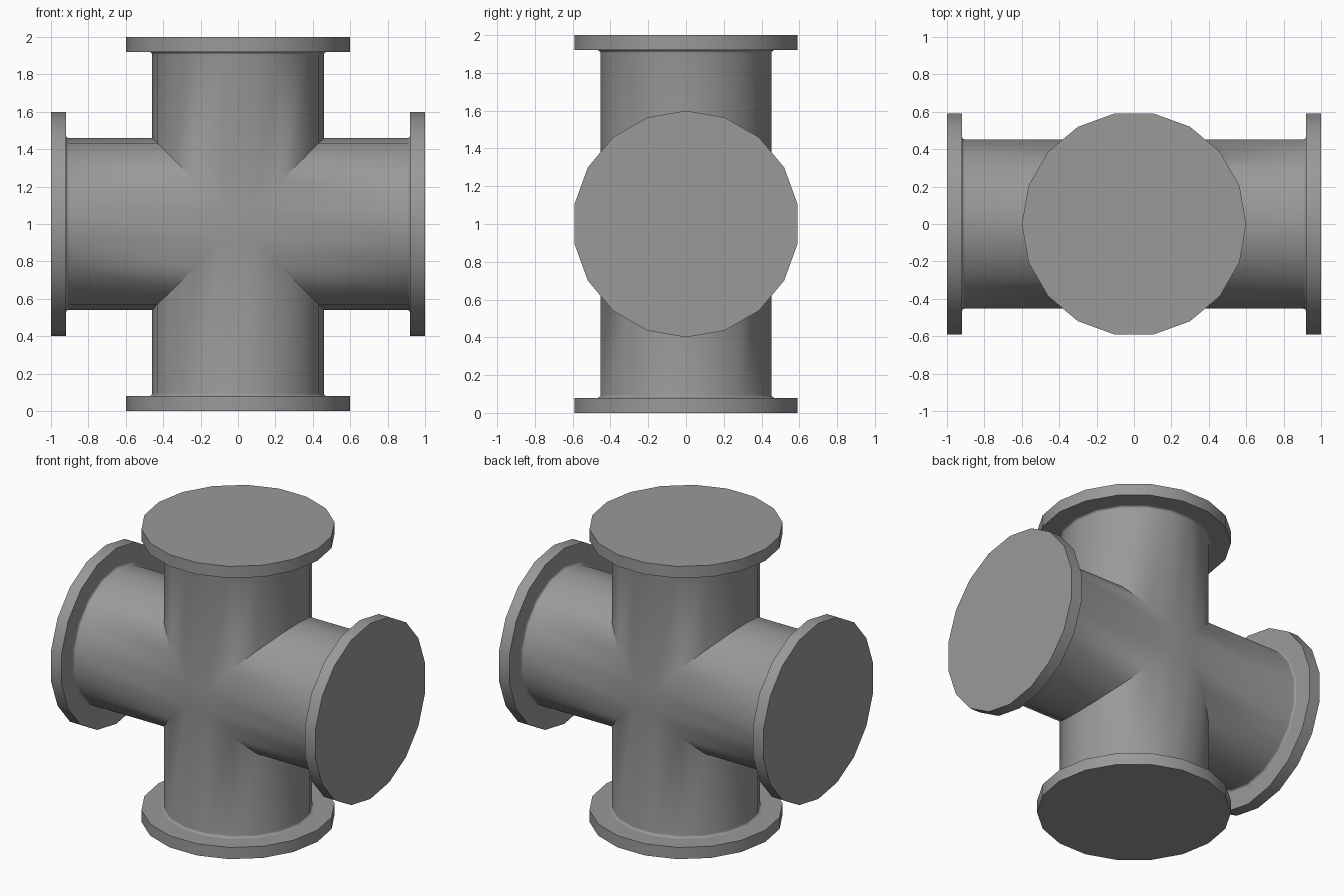
import bpy, bmesh
from math import sin, cos, pi, radians
from mathutils import Matrix, Vector

cube = bpy.data.objects.get("Cube")
if cube:
    bpy.data.objects.remove(cube, do_unlink=True)

SIDES = 18
PIPE_R, FLANGE_R = 0.46, 0.6
FLANGE_IN, FLANGE_OUT = 0.92, 1.0
FILLET = 0.015
CENTRE = Vector((0, 0, 1))

grey = bpy.data.materials.new("steel_grey")
grey.use_nodes = True
colour = (0.32, 0.32, 0.32, 1)
grey.diffuse_color = colour
grey.node_tree.nodes["Principled BSDF"].inputs["Base Color"].default_value = colour


def ring(bm, radius, height, turn):
    """One ring of vertices; height is a function of the local x position."""
    verts = []
    for i in range(SIDES):
        a = 2 * pi * i / SIDES
        x, y = radius * cos(a), radius * sin(a)
        verts.append(bm.verts.new(turn @ Vector((x, y, height(x))) + CENTRE))
    return verts


def bridge(bm, low, high):
    for i in range(SIDES):
        j = (i + 1) % SIDES
        quad = (low[i], low[j], high[j], high[i])
        bm.faces.new(quad)


def finish(bm, name):
    bmesh.ops.recalc_face_normals(bm, faces=bm.faces)
    mesh = bpy.data.meshes.new(name)
    bm.to_mesh(mesh)
    bm.free()
    mesh.materials.append(grey)
    obj = bpy.data.objects.new(name, mesh)
    bpy.context.collection.objects.link(obj)
    bpy.ops.object.select_all(action='DESELECT')
    obj.select_set(True)
    bpy.context.view_layer.objects.active = obj
    bpy.ops.object.shade_smooth_by_angle(angle=radians(30))


turns = {name: Matrix.Rotation(k * pi / 2, 3, 'Y')
         for k, name in enumerate(("top", "left", "bottom", "right"))}

# Cross-shaped pipe: four arms mitred together, each with a small fillet
bm = bmesh.new()
for turn in turns.values():
    previous = ring(bm, PIPE_R, abs, turn)
    for step in range(5):
        a = step * pi / 8
        r = PIPE_R + FILLET * (1 - cos(a))
        z = FLANGE_IN - FILLET * (1 - sin(a))
        current = ring(bm, r, lambda x: z, turn)
        bridge(bm, previous, current)
        previous = current
bmesh.ops.remove_doubles(bm, verts=bm.verts, dist=0.0005)

# Small flat patches where the four arms meet, front and back
half = PIPE_R * sin(pi / SIDES) + 0.001
for side in (-1, 1):
    corners = [v for v in bm.verts if v.co.y * side > 0
               and abs(v.co.x) < half and abs(v.co.z - 1) < half]
    bmesh.ops.contextual_create(bm, geom=corners)
finish(bm, "cross_pipe")

# Closed end flanges
for name, turn in turns.items():
    bm = bmesh.new()
    inner = ring(bm, FLANGE_R, lambda x: FLANGE_IN, turn)
    outer = ring(bm, FLANGE_R, lambda x: FLANGE_OUT, turn)
    bridge(bm, inner, outer)
    bm.faces.new(inner)
    bm.faces.new(outer)
    finish(bm, name + "_flange")
